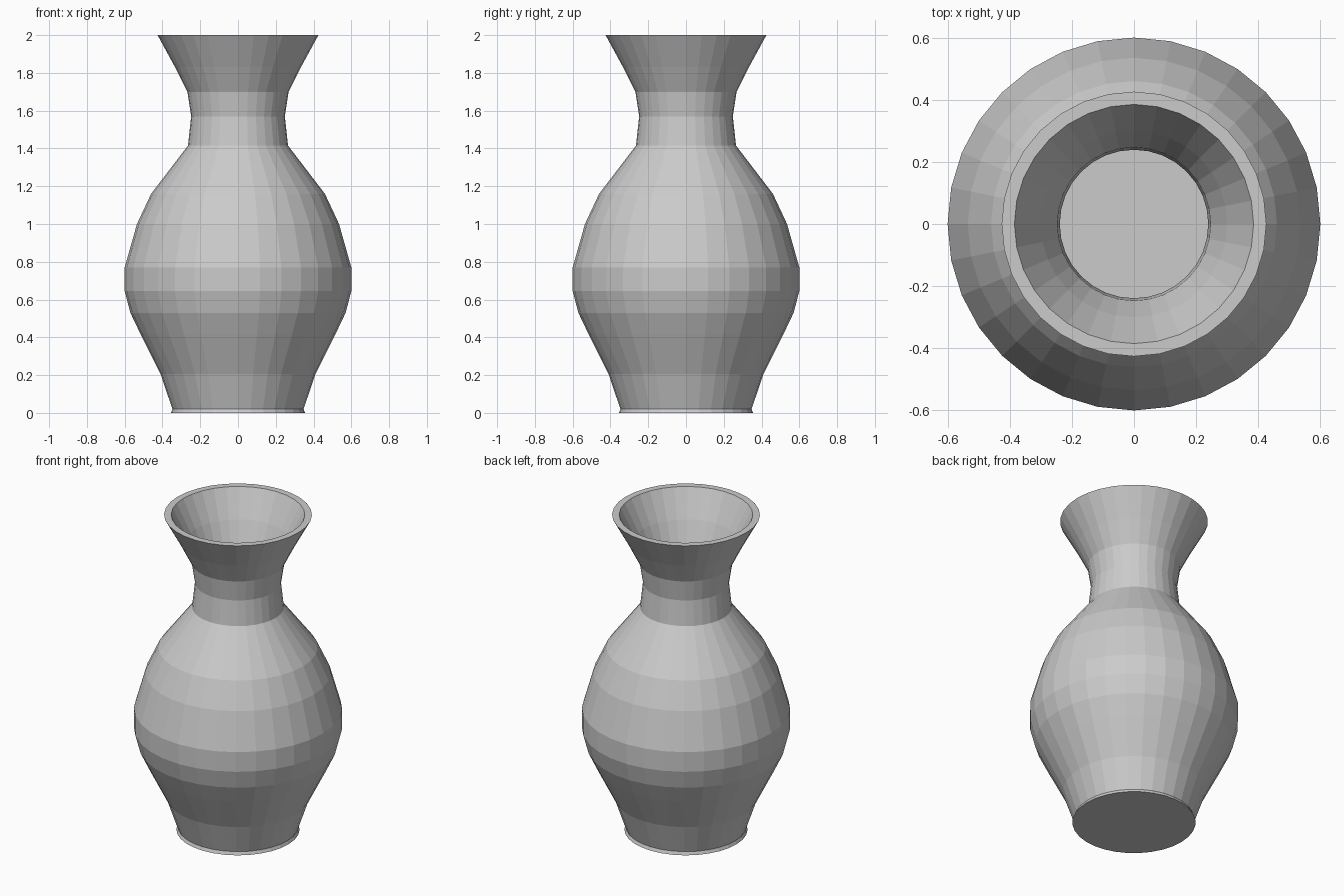
import bpy, bmesh
from math import tau

if "Cube" in bpy.data.objects:
    bpy.data.objects.remove(bpy.data.objects["Cube"])

SIDES = 32

# Outer wall (radius, z), foot to lip
outer = [(0.355, 0), (0.347, 0.02), (0.41, 0.205), (0.515, 0.415), (0.57, 0.53),
         (0.60, 0.645), (0.60, 0.77), (0.535, 1.0), (0.46, 1.16), (0.265, 1.415),
         (0.248, 1.57), (0.268, 1.70), (0.333, 1.83), (0.426, 2.0)]
# Inner wall, lip to floor
inner = [(0.385, 2.0), (0.30, 1.83), (0.247, 1.70), (0.239, 1.57), (0.25, 1.41),
         (0.43, 1.15), (0.50, 1.0), (0.565, 0.77), (0.565, 0.645), (0.535, 0.53),
         (0.48, 0.415), (0.375, 0.205), (0.315, 0.04)]

# Lathe the closed profile around z: underside centre to inside floor centre
profile = [(0, 0)] + outer + inner + [(0, 0.04)]
bm = bmesh.new()
verts = [bm.verts.new((r, 0, z)) for r, z in profile]
edges = [bm.edges.new(pair) for pair in zip(verts, verts[1:])]
bmesh.ops.spin(bm, geom=verts + edges, cent=(0, 0, 0), axis=(0, 0, 1),
               angle=tau, steps=SIDES, use_duplicate=False)
bmesh.ops.remove_doubles(bm, verts=bm.verts, dist=0.0005)
bmesh.ops.recalc_face_normals(bm, faces=bm.faces)

mesh = bpy.data.meshes.new("vase")
bm.to_mesh(mesh)
bm.free()
bpy.context.collection.objects.link(bpy.data.objects.new("vase", mesh))
